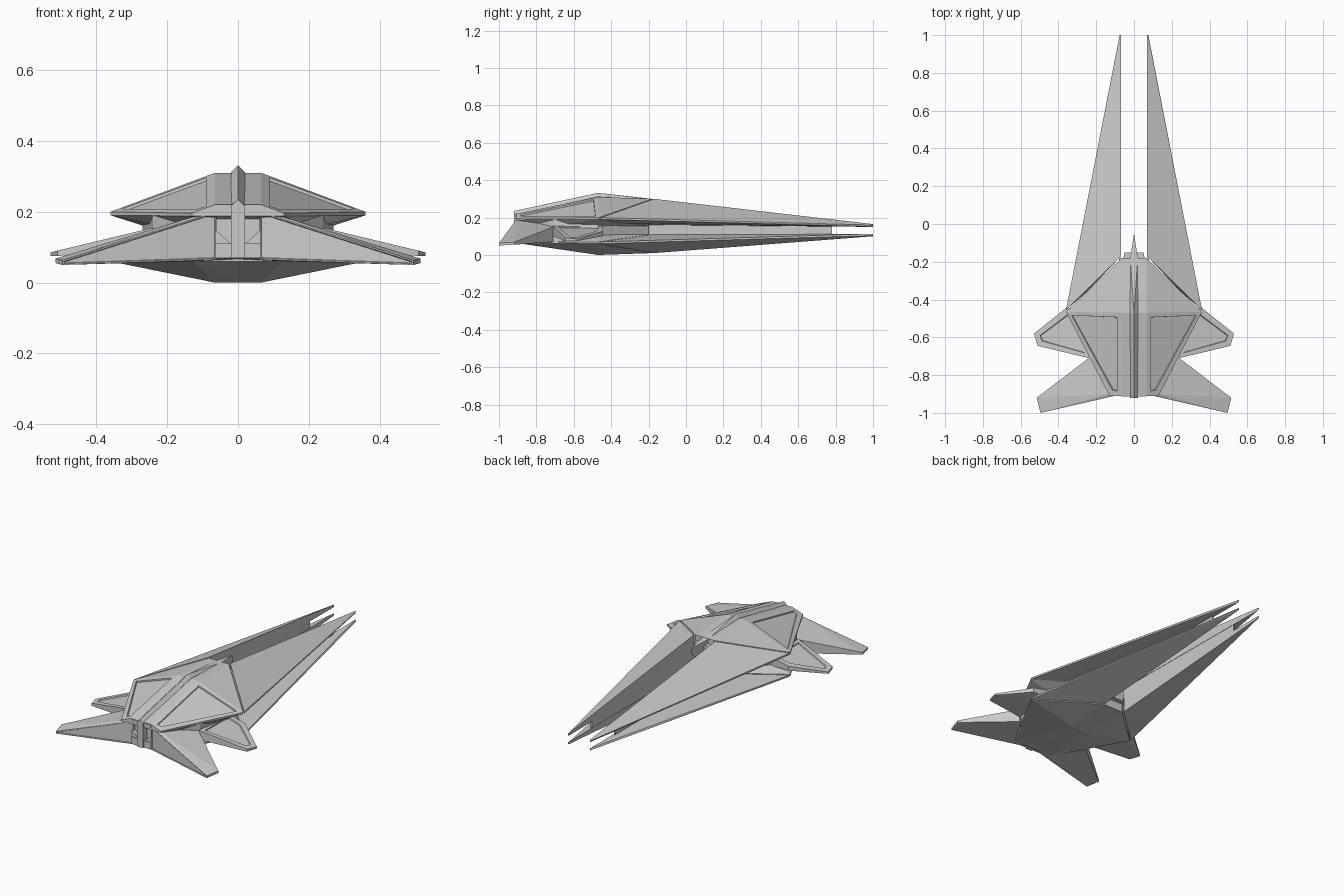
import bpy, bmesh
from mathutils import Vector

grey = bpy.data.materials.new("hull_grey")
grey.diffuse_color = (0.6, 0.6, 0.6, 1)


def part(name, pts, inset=None, thick=0.03, depth=-0.008, mirror=True):
    """Convex solid from points; optional recessed panel on the face facing `inset`."""
    bm = bmesh.new()
    for p in pts:
        bm.verts.new(p)
    r = bmesh.ops.convex_hull(bm, input=bm.verts)
    junk = [g for g in set(r["geom_interior"] + r["geom_unused"])
            if isinstance(g, bmesh.types.BMVert)]
    if junk:
        bmesh.ops.delete(bm, geom=junk, context='VERTS')
    bmesh.ops.dissolve_limit(bm, angle_limit=0.04, verts=bm.verts, edges=bm.edges)
    bmesh.ops.recalc_face_normals(bm, faces=bm.faces)
    if inset:
        d = Vector(inset).normalized()
        face = max(bm.faces, key=lambda f: f.normal.dot(d))
        bmesh.ops.inset_individual(bm, faces=[face], thickness=thick)
        bmesh.ops.inset_individual(bm, faces=[face], thickness=0.003, depth=depth)
    if mirror:
        mid = [f for f in bm.faces if all(abs(v.co.x) < 1e-5 for v in f.verts)]
        if mid:
            bmesh.ops.delete(bm, geom=mid, context='FACES')
    me = bpy.data.meshes.new(name)
    bm.to_mesh(me)
    bm.free()
    me.materials.append(grey)
    ob = bpy.data.objects.new(name, me)
    bpy.context.collection.objects.link(ob)
    if mirror:
        ob.modifiers.new("mirror", 'MIRROR').use_axis[0] = True
    return ob


def box(name, x0, x1, y0, y1, z0, z1, mirror=True):
    return part(name, [(x, y, z) for x in (x0, x1) for y in (y0, y1) for z in (z0, z1)],
                mirror=mirror)


# upper hull shell with recessed panels
part("upper_hull", [
    (0, -0.91, 0.22), (0.065, -0.91, 0.22), (0.13, -0.91, 0.196),
    (0, -0.47, 0.31), (0.065, -0.47, 0.31), (0.36, -0.465, 0.2),
    (0, -0.18, 0.30), (0.065, -0.18, 0.30),
    (0.13, -0.91, 0.188), (0.36, -0.465, 0.19), (0, -0.91, 0.188),
    (0, -0.8, 0.155), (0.2, -0.7, 0.155), (0.25, -0.46, 0.155),
    (0, -0.18, 0.155), (0.065, -0.18, 0.155)],
    inset=(0.33, -0.2, 0.9), thick=0.036)

# lower hull shell
part("lower_hull", [
    (0, -0.9, 0.07), (0.13, -0.9, 0.07), (0.36, -0.465, 0.07), (0.36, -0.465, 0.06),
    (0, -0.47, 0), (0.065, -0.47, 0), (0, -0.18, 0.01), (0.065, -0.18, 0.01),
    (0, -0.18, 0.11), (0.065, -0.18, 0.11), (0.25, -0.46, 0.11), (0.13, -0.88, 0.06)])

# body between the shells
part("core", [(x, y, z) for z in (0.06, 0.19) for x, y in
              ((0, -0.88), (0.1, -0.88), (0.24, -0.7), (0.27, -0.47), (0.06, -0.19), (0, -0.19))])
part("rear_nub", [(x, y, z) for z in (0.06, 0.27) for x, y in
                  ((0, -0.2), (0.06, -0.2), (0.05, -0.15), (0, -0.15))])

# long prongs, upper and lower pairs
part("upper_prong", [
    (0.07, -0.172, 0.30), (0.36, -0.455, 0.2), (0.36, -0.455, 0.19),
    (0.07, -0.172, 0.16), (0.07, 1, 0.165), (0.076, 1, 0.16),
    (0.07, 1, 0.15), (0.25, -0.36, 0.17)])
part("lower_prong", [
    (0.07, -0.172, 0.01), (0.36, -0.455, 0.06), (0.36, -0.455, 0.07),
    (0.07, -0.172, 0.11), (0.07, 1, 0.1), (0.076, 1, 0.104), (0.07, 1, 0.113)])

# thin web between each prong pair
part("prong_web", [(x, y, z) for x in (0.072, 0.08)
                   for y, z in ((-0.2, 0.1), (-0.2, 0.18), (0.78, 0.11), (0.78, 0.155))])

# central spine blade
part("spine", [(0, -0.92, 0.235), (0, -0.47, 0.332), (0, -0.05, 0.285), (0, -0.05, 0.25)]
     + [(s * 0.02, y, z) for s in (-1, 1) for y, z in
        ((-0.92, 0.07), (-0.92, 0.215), (-0.47, 0.312), (-0.18, 0.297), (-0.3, 0.07))],
     mirror=False)

# front fins with recessed front panel
part("front_fin", [
    (0.06, -0.9, 0.065), (0.06, -0.9, 0.2), (0.13, -0.9, 0.06), (0.13, -0.9, 0.185),
    (0.495, -1, 0.05), (0.495, -1, 0.063), (0.515, -0.92, 0.055), (0.515, -0.92, 0.068),
    (0.24, -0.71, 0.07), (0.24, -0.71, 0.15), (0.06, -0.71, 0.07), (0.06, -0.71, 0.17)],
    inset=(-0.26, -0.96, 0), thick=0.005, depth=-0.005)


# side fins with recessed top panel
def slope(x):
    return 0.155 - 0.24 * (x - 0.24)


outline = ((0.24, -0.71), (0.51, -0.645), (0.53, -0.58), (0.36, -0.445), (0.24, -0.445))
part("side_fin", [(x, y, slope(x)) for x, y in outline]
     + [(x, y, 0.075 if x > 0.4 else 0.1) for x, y in outline],
     inset=(0.24, 0, 1), thick=0.035, depth=-0.006)

# lips of the front intakes
box("intake_top_lip", 0.018, 0.065, -0.912, -0.86, 0.2, 0.215)
box("intake_bottom_lip", 0.018, 0.065, -0.91, -0.86, 0.07, 0.11)
part("intake_strut", [(x, y, z) for y in (-0.905, -0.87) for x, z in
                      ((0.02, 0.11), (0.035, 0.11), (0.065, 0.15), (0.065, 0.11))])
